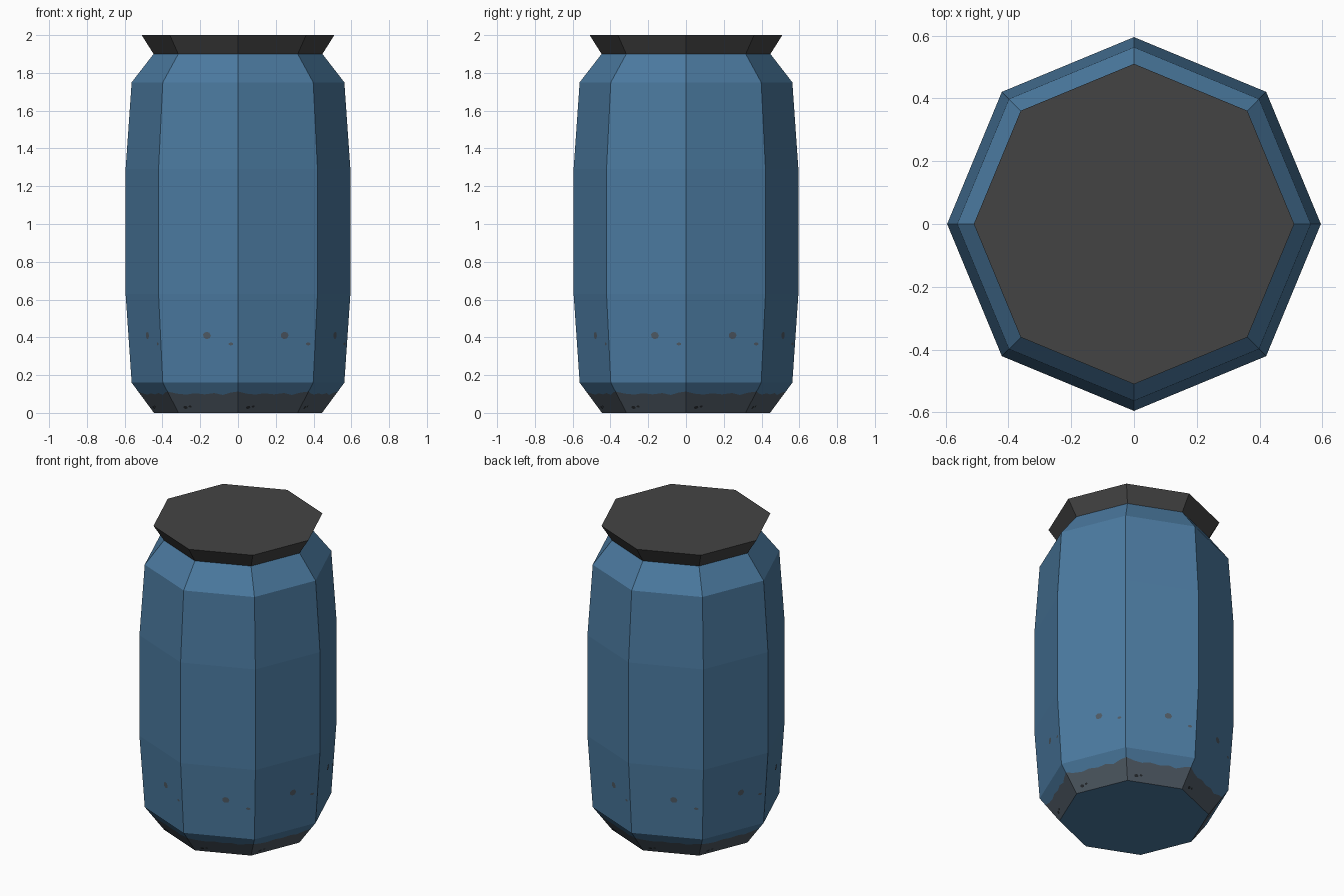
import bpy, bmesh, math
from mathutils import Vector

if "Cube" in bpy.data.objects:
    bpy.data.objects.remove(bpy.data.objects["Cube"])


def srgb(r, g, b):
    lin = lambda c: (c / 255 / 12.92) if c < 10 else ((c / 255 + 0.055) / 1.055) ** 2.4
    return (lin(r), lin(g), lin(b), 1)


def material(name, rgb):
    m = bpy.data.materials.new(name)
    m.diffuse_color = srgb(*rgb)
    m.use_nodes = True
    m.node_tree.nodes["Principled BSDF"].inputs["Base Color"].default_value = m.diffuse_color
    return m


blue = material("blue_paint", (75, 122, 160))
lid_grey = material("lid_dark_grey", (68, 68, 68))
grime = material("grime_grey", (80, 91, 101))
soot = material("dark_speck", (38, 42, 46))

SIDES = 8
PROFILE = [(0.445, 0), (0.563, 0.16), (0.595, 0.63), (0.595, 1.29), (0.563, 1.75), (0.447, 1.90)]


def corner(k, r, z):
    a = math.tau * k / SIDES
    return Vector((r * math.cos(a), r * math.sin(a), z))


def on_side(k, u, z, seg):
    """Point on side k of a profile segment, u across the side, z height."""
    (r0, z0), (r1, z1) = PROFILE[seg], PROFILE[seg + 1]
    r = r0 + (r1 - r0) * (z - z0) / (z1 - z0)
    return corner(k, r, z).lerp(corner(k + 1, r, z), u)


def finish(name, bm, mats):
    me = bpy.data.meshes.new(name)
    bm.to_mesh(me)
    bm.free()
    for m in mats:
        me.materials.append(m)
    ob = bpy.data.objects.new(name, me)
    bpy.context.collection.objects.link(ob)
    return ob


def face(bm, pts, mat=0):
    f = bm.faces.new([bm.verts.new(p) for p in pts])
    f.material_index = mat


# Barrel body, lowest ring split along a ragged grime line
EDGE = [(0, .113), (.12, .102), (.25, .097), (.38, .104), (.52, .098),
        (.66, .105), (.78, .095), (.9, .108), (1, .113)]
bm = bmesh.new()
for k in range(SIDES):
    line = [on_side(k, u, z, 0) for u, z in EDGE]
    face(bm, [on_side(k, 0, 0, 0), on_side(k, 1, 0, 0)] + line[::-1], 1)
    face(bm, line + [on_side(k, 1, .16, 0), on_side(k, 0, .16, 0)], 0)
    for s in range(1, len(PROFILE) - 1):
        z0, z1 = PROFILE[s][1], PROFILE[s + 1][1]
        face(bm, [on_side(k, 0, z0, s), on_side(k, 1, z0, s),
                  on_side(k, 1, z1, s), on_side(k, 0, z1, s)])
face(bm, [corner(-k, *PROFILE[0]) for k in range(SIDES)])
bmesh.ops.remove_doubles(bm, verts=bm.verts, dist=1e-5)
finish("barrel_body", bm, [blue, grime])

# Flared lid
bm = bmesh.new()
low = [corner(k, 0.447, 1.90) for k in range(SIDES)]
top = [corner(k, 0.51, 2.0) for k in range(SIDES)]
for k in range(SIDES):
    n = (k + 1) % SIDES
    face(bm, [low[k], low[n], top[n], top[k]])
face(bm, top)
face(bm, low[::-1])
bmesh.ops.remove_doubles(bm, verts=bm.verts, dist=1e-5)
finish("lid", bm, [lid_grey])

# Dirt specks, repeated on every side: across, height, half width, half height, segment, material
SPECKS = [(.6, .41, .023, .02, 1, 0), (.91, .365, .014, .008, 1, 0),
          (.16, .03, .013, .01, 0, 1), (.24, .035, .009, .007, 0, 1)]
bm = bmesh.new()
for k in range(SIDES):
    for u, z, w, h, s, mat in SPECKS:
        c = on_side(k, u, z, s)
        across = (on_side(k, 1, z, s) - on_side(k, 0, z, s)).normalized()
        up = (on_side(k, .5, z + .05, s) - on_side(k, .5, z, s)).normalized()
        c += across.cross(up) * 0.002
        face(bm, [c + across * w * math.cos(i * math.tau / 7) + up * h * math.sin(i * math.tau / 7)
                  for i in range(7)], mat)
finish("dirt_specks", bm, [grime, soot])
